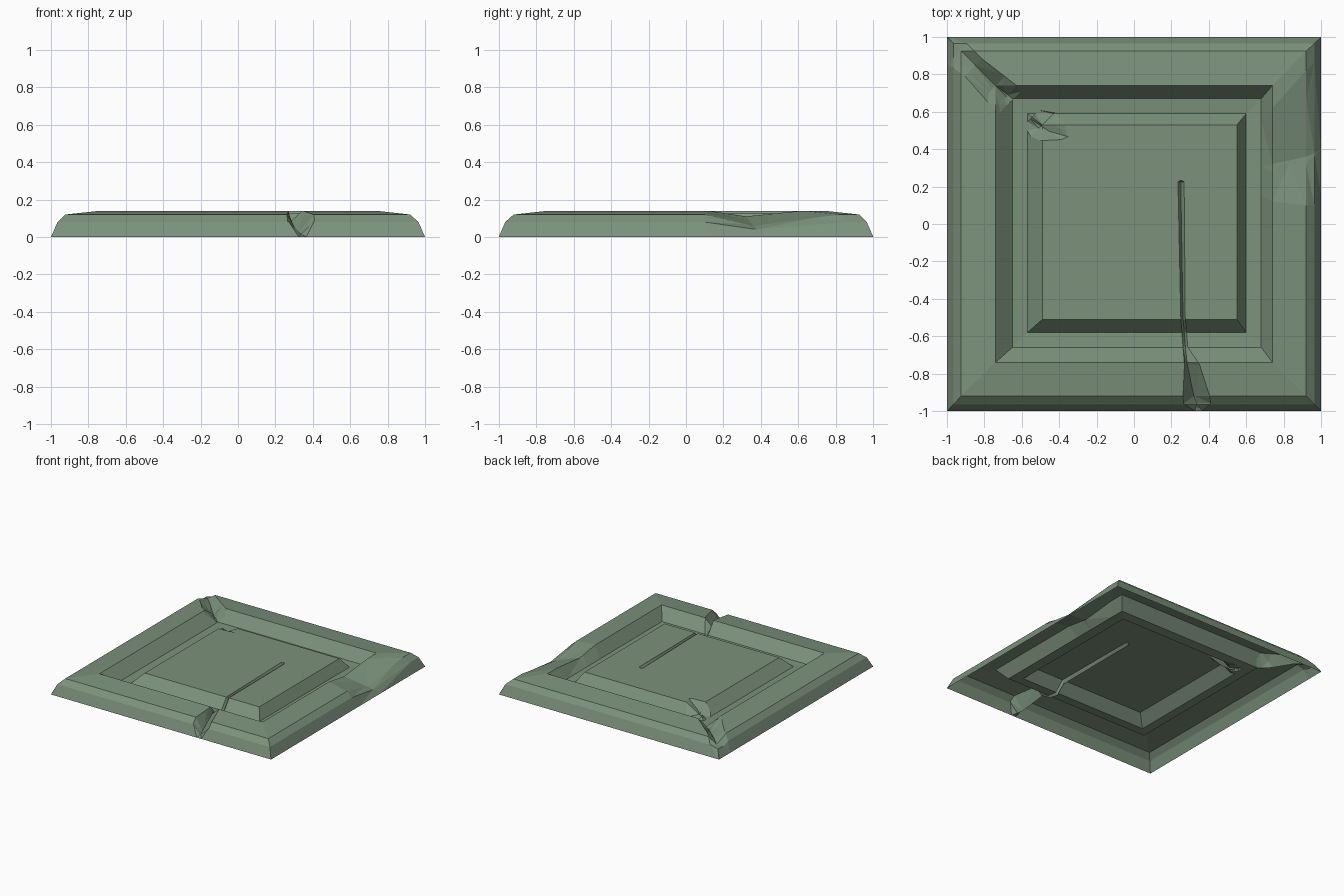
import bpy, bmesh, math
from mathutils import Vector

if "Cube" in bpy.data.objects:
    bpy.data.objects.remove(bpy.data.objects["Cube"])

# Stepped square slab, open underneath: concentric rings (x0, x1, y0, y1, z)
RINGS = [
    (-1, 1, -1, 1, 0.0),
    (-0.965, 0.965, -0.965, 0.965, 0.08),
    (-0.925, 0.92, -0.92, 0.925, 0.12),
    (-0.74, 0.74, -0.74, 0.74, 0.14),        # raised rim
    (-0.65, 0.68, -0.66, 0.67, 0.05),        # groove floor
    (-0.57, 0.60, -0.58, 0.59, 0.045),
    (-0.49, 0.55, -0.51, 0.53, 0.125),       # centre panel
]

bm = bmesh.new()
loops = []
for x0, x1, y0, y1, z in RINGS:
    loops.append([bm.verts.new((x, y, z)) for x, y in
                  ((x0, y0), (x1, y0), (x1, y1), (x0, y1))])
for a, b in zip(loops, loops[1:]):
    for i in range(4):
        j = (i + 1) % 4
        bm.faces.new((a[i], a[j], b[j], b[i]))
bm.faces.new(loops[-1])


def groove(S, U, stations):
    """V-shaped damage running along S; station = (s, centre, low, high, depth)."""
    S, U = Vector(S).normalized(), Vector(U).normalized()
    stations = sorted(stations)

    def cut(co, no, s0, s1, u0, u1):
        faces = []
        for f in bm.faces:
            ss = [v.co.dot(S) for v in f.verts]
            us = [v.co.dot(U) for v in f.verts]
            if (max(ss) > s0 - 1e-4 and min(ss) < s1 + 1e-4
                    and max(us) > u0 - 1e-4 and min(us) < u1 + 1e-4):
                faces.append(f)
        geom = set(faces)
        for f in faces:
            geom.update(f.edges)
            geom.update(f.verts)
        bmesh.ops.bisect_plane(bm, geom=list(geom), dist=1e-5,
                               plane_co=co, plane_no=no)

    for s, c, lo, hi, d in stations:
        cut(S * s, S, s, s, lo, hi)
    for a, b in zip(stations, stations[1:]):
        for k in (1, 2, 3):
            p, q = S * a[0] + U * a[k], S * b[0] + U * b[k]
            line = (q - p).normalized()
            cut(p, line.cross(Vector((0, 0, 1))), a[0], b[0],
                min(a[2], b[2]), max(a[3], b[3]))
    for v in bm.verts:
        s, u = v.co.dot(S), v.co.dot(U)
        for a, b in zip(stations, stations[1:]):
            if a[0] <= s <= b[0]:
                t = (s - a[0]) / (b[0] - a[0])
                c, lo, hi, d = [a[k] + (b[k] - a[k]) * t for k in (1, 2, 3, 4)]
                if lo < u < hi:
                    w = (u - lo) / (c - lo) if u < c else (hi - u) / (hi - c)
                    v.co.z = max(min(v.co.z, 0.012), v.co.z - d * w)
                break


# Front crack: wide wedge at the edge, thin slit into the panel
groove((0, 1, 0), (1, 0, 0), [
    (-1.0, 0.345, 0.325, 0.365, 0.0),
    (-0.96, 0.335, 0.265, 0.41, 0.075),
    (-0.92, 0.32, 0.262, 0.405, 0.10),
    (-0.75, 0.285, 0.27, 0.35, 0.06),
    (-0.66, 0.275, 0.262, 0.288, 0.015),
    (-0.50, 0.262, 0.25, 0.274, 0.03),
    (0.225, 0.25, 0.235, 0.268, 0.02),
    (0.235, 0.25, 0.235, 0.268, 0.0),
])

# Broken back-left corner: channel through the rim, then chipped panel corner
groove((-1, 1, 0), (1, 1, 0), [
    (0.58, 0.08, 0.06, 0.10, 0.0),
    (0.67, 0.03, -0.04, 0.12, 0.055),
    (0.721, 0.02, -0.06, 0.12, 0.075),
    (0.79, 0.01, -0.04, 0.07, 0.0),
])
groove((-1, 1, 0), (1, 1, 0), [
    (0.93, 0.0, -0.085, 0.07, 0.0),
    (0.965, 0.0, -0.095, 0.08, 0.03),
    (1.046, 0.0, -0.09, 0.07, 0.085),
    (1.20, 0.0, -0.08, 0.05, 0.05),
    (1.31, 0.0, -0.10, 0.05, 0.045),
    (1.40, 0.0, -0.01, 0.01, 0.0),
])

# Worn dent on the right edge
groove((1, 0, 0), (0, 1, 0), [
    (0.68, 0.32, 0.15, 0.60, 0.0),
    (0.74, 0.32, 0.12, 0.62, 0.03),
    (0.92, 0.36, 0.10, 0.82, 0.06),
    (0.965, 0.38, 0.10, 0.86, 0.04),
    (1.0, 0.40, 0.15, 0.85, 0.0),
])

bmesh.ops.triangulate(bm, faces=bm.faces[:])
mesh = bpy.data.meshes.new("stone_slab")
bm.to_mesh(mesh)
bm.free()

# Single grey-green stone colour
stone = bpy.data.materials.new("grey green stone")
stone.diffuse_color = (0.20, 0.285, 0.20, 1)
stone.use_nodes = True
stone.node_tree.nodes["Principled BSDF"].inputs["Base Color"].default_value = stone.diffuse_color
mesh.materials.append(stone)
slab = bpy.data.objects.new("stone_slab", mesh)
bpy.context.collection.objects.link(slab)
